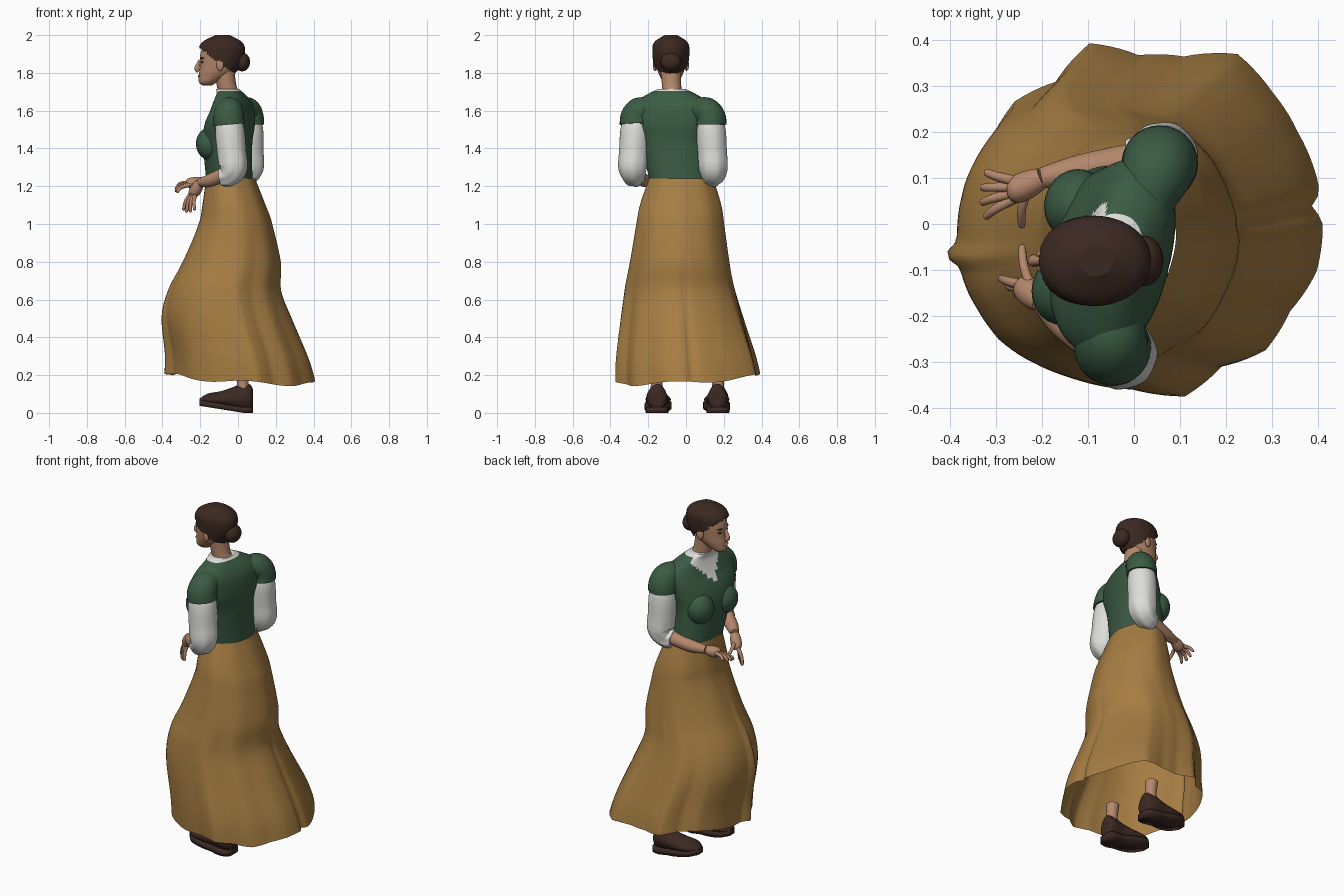
import bpy, bmesh, math, random
from mathutils import Vector

if "Cube" in bpy.data.objects:
    bpy.data.objects.remove(bpy.data.objects["Cube"])
random.seed(4)
TAU = 2*math.pi

def material(name, r, g, b):
    m = bpy.data.materials.new(name)
    m.diffuse_color = (r, g, b, 1)
    m.use_nodes = True
    m.node_tree.nodes["Principled BSDF"].inputs["Base Color"].default_value = m.diffuse_color
    return m

SKIRT = material("ochre cloth", .38, .205, .055)
GREEN = material("dark green cloth", .043, .105, .056)
WHITE = material("off white linen", .72, .72, .69)
SKIN = material("skin", .46, .245, .15)
HAIR = material("dark brown hair", .045, .022, .015)
SHOE = material("brown leather", .045, .022, .016)

def angles(n):
    return [TAU*j/n for j in range(n)]

def spline(rows, k=5):
    """Catmull-Rom through rows of numbers"""
    out = []
    for i in range(len(rows) - 1):
        p = [rows[max(0, min(len(rows) - 1, i + d))] for d in (-1, 0, 1, 2)]
        for s in range(k):
            t = s / k
            out.append([0.5 * (2*b + (c-a)*t + (2*a-5*b+4*c-d)*t*t + (3*b-a-3*c+d)*t**3)
                        for a, b, c, d in zip(*p)])
    return out + [list(rows[-1])]

def loft(name, rings, mats, rule=None, caps=True, keep=None):
    """Skin closed rings of points; rule(centre) gives the material slot"""
    bm = bmesh.new()
    vr = [[bm.verts.new(p) for p in r] for r in rings]
    n = len(rings[0])
    for a, b in zip(vr, vr[1:]):
        for i in range(n):
            bm.faces.new((a[i], a[(i+1) % n], b[(i+1) % n], b[i]))
    if caps:
        bm.faces.new(vr[0][::-1])
        bm.faces.new(vr[-1])
    bmesh.ops.recalc_face_normals(bm, faces=bm.faces)
    if keep:
        bmesh.ops.delete(bm, geom=[f for f in bm.faces if not keep(f.calc_center_median())], context='FACES')
    for f in bm.faces:
        f.smooth = len(f.verts) == 4
        if rule:
            f.material_index = rule(f.calc_center_median())
    me = bpy.data.meshes.new(name)
    bm.to_mesh(me)
    bm.free()
    for m in mats:
        me.materials.append(m)
    ob = bpy.data.objects.new(name, me)
    bpy.context.collection.objects.link(ob)
    return ob

def tube(name, pts, radii, mat, n=20, k=5, flute=0):
    """Round tube through points with a radius at each"""
    pts = spline([(*p, r) for p, r in zip(pts, radii)], k)
    c = [Vector(p[:3]) for p in pts]
    rings, q, last = [], None, Vector((0, 0, 1))
    for i, p in enumerate(c):
        t = (c[min(i+1, len(c)-1)] - c[max(i-1, 0)]).normalized()
        turn = last.rotation_difference(t)
        q, last = (turn @ q if q else turn), t
        rings.append([p + q @ Vector((math.cos(a), math.sin(a), 0)) * pts[i][3]
                      * (1 + flute*math.cos(7*a)*(i/len(c))**2) for a in angles(n)])
    return loft(name, rings, [mat])

def ball(name, loc, size, mat, rot=0):
    bpy.ops.mesh.primitive_uv_sphere_add(segments=24, ring_count=14, radius=1, location=loc, rotation=(0, 0, rot))
    ob = bpy.context.object
    ob.name, ob.scale = name, size
    ob.data.materials.append(mat)
    ob.data.shade_smooth()

# Skirt: ellipse rings that take on the wavy hem outline towards the floor
hem = [40, 40, 40, 41, 43, 38, 37, 41, 36, 38, 37, 36, 36, 36, 36, 37, 36, 36, 36, 39, 36, 39, 38, 40]

def wave(a):
    i, f = divmod(a/TAU*len(hem), 1)
    r = hem[int(i)]*(1-f) + hem[(int(i)+1) % len(hem)]*f
    fold = .13*math.exp(-((a-3.27)/.06)**2) - .06*math.exp(-((a-.1)/.05)**2)
    return r/36.5 - 1 + fold

prof = [(1.24,-.17,.09,.17), (1.1,-.19,.145,.215), (1,-.21,.18,.232), (.8,-.29,.22,.262), (.65,-.36,.216,.289),
        (.5,-.388,.267,.317), (.3,-.36,.345,.352), (.185,-.355,.375,.362)]
rings = []
for z, x0, x1, h in spline(prof, 6):
    w = max(0, min(1, (.95-z)/.75))
    ring = []
    for a in angles(120):
        s = 1 + wave(a)*w + .008*math.cos(9*a)*(1-w)
        x = (x0+x1)/2 + (x1-x0)/2*math.cos(a)*s
        y = -.045*min(1, (z-.18)/.5) * (1 - .4*(z-.18)) + h*math.sin(a)*s
        ring.append((x, y, z + w*w*(.06*(y-x) + .01*math.cos(5*a+1))))
    rings.append(ring)
loft("skirt", rings, [SKIRT], caps=False)

# Bodice: twisted torso (z, centre x, depth, width, twist) with a linen V at the neck
body = [(1.22,-.045,.122,.16,.03), (1.42,-.055,.125,.18,.2), (1.52,-.045,.122,.21,.25), (1.6,-.03,.102,.22,.25),
        (1.65,-.03,.085,.19,.25), (1.69,-.04,.067,.125,.22), (1.715,-.055,.06,.07,.15)]
rings = []
for z, cx, d, w, tw in spline(body, 7):
    cy = max(-.075, -.03 - .15*(z-1.22))
    ring = []
    for a in angles(64):
        f, l = [r*math.copysign(abs(v)**.85, v) for r, v in ((d, math.cos(a)), (w, math.sin(a)))]
        ring.append((cx - f*math.cos(tw) + l*math.sin(tw), cy + f*math.sin(tw) + l*math.cos(tw), z))
    rings.append(ring)

def linen(c):
    side = abs(c.y + .055 - .25*(c.x + .14))
    return int(c.z > 1.703 or (c.x < -.06 and c.z > 1.55 and side < (c.z-1.55)*.65))
loft("bodice", rings, [GREEN, WHITE], linen)
for n, x, y in (("right", -.125, .042), ("left", -.152, -.142)):
    ball(n + "_bust", (x, y, 1.425), (.07, .078, .085), GREEN, -.25)

# Arms: cap sleeve, puffed linen sleeve, forearm, palm and a fan of fingers
def arm(n, shoulder, elbow, cuff, wrist, knuckle, tip, spread, thumb):
    sh, el, cu, wr, kn, tip, spread, thumb = map(Vector, (shoulder, elbow, cuff, wrist, knuckle, tip, spread, thumb))
    inner = sh.lerp(Vector((-.02, -.075, 1.65)), .4)
    tube(n + "_cap_sleeve", [inner, sh.lerp(inner, .3) + Vector((0, 0, .008)), sh.lerp(el, .06), sh.lerp(el, .19)],
         (.06, .076, .081, .083), GREEN, 28)
    tube(n + "_sleeve", [sh, sh.lerp(el, .3), sh.lerp(el, .7), el, el.lerp(cu, .45) - Vector((0, 0, .02)), cu],
         (.06, .077, .077, .076, .062, .047), WHITE, 42, 6, .06)
    tube(n + "_forearm", [cu.lerp(el, .2), cu.lerp(wr, .5) + (cu-el)*.12, wr], (.038, .034, .023), SKIN)
    tube(n + "_palm", [wr, wr.lerp(kn, .5), kn, kn.lerp(tip, .15)], (.023, .03, .03, .021), SKIN)
    for i in range(5):
        u = i/1.5 - 1
        end = thumb if i == 4 else tip + spread*u - (tip-kn)*.12*u*u
        base = wr.lerp(kn, .5) if i == 4 else kn + spread*u*.35
        mid = base.lerp(end, .55) + Vector((-.006, 0, .008))
        tube(f"{n}_finger_{i}", [base, mid, base.lerp(end, .93), end], (.012, .01, .008, .003), SKIN, 10, 4)

arm("right", (.055,.128,1.58), (.06,.145,1.3), (-.012,.137,1.25), (-.2,.1,1.225), (-.255,.075,1.213),
    (-.335,.062,1.18), (0,.05,.015), (-.245,-.008,1.16))
arm("left", (-.05,-.265,1.58), (-.028,-.282,1.3), (-.09,-.265,1.25), (-.2,-.17,1.22), (-.233,-.142,1.165),
    (-.265,-.145,1.06), (.03,-.028,0), (-.245,-.045,1.14))

# Neck and head (z, front, back, half width)
HY = -.08
tube("neck", [(-.03,-.07,1.66), (-.055,-.075,1.71), (-.075,HY,1.82)], (.062, .051, .055), SKIN, 28)
skull = [(1.733,-.185,-.14,.018), (1.75,-.206,-.11,.04), (1.79,-.207,-.04,.062), (1.83,-.202,-.005,.074),
         (1.9,-.199,.022,.083), (1.95,-.176,.008,.074), (1.985,-.105,-.06,.018)]

def head_rings(grow):
    return [[((x0+x1)/2 + ((x1-x0)/2+grow)*math.cos(t), HY + (w+grow)*math.sin(t),
              z + grow*max(0, (z-1.85)/.135)) for t in angles(48)] for z, x0, x1, w in spline(skull, 8)]
loft("head", head_rings(0), [SKIN])
loft("hair", head_rings(.015), [HAIR], keep=lambda c: c.z > 1.93 - .72*(c.x+.2) + random.uniform(-.004, .004))
ball("hair_bun", (.022, HY, 1.858), (.042, .055, .05), HAIR)

# Loose tufts lying over the hair
for i in range(26):
    a, e = random.uniform(-2.2, 2.2), random.uniform(.25, 1.3)
    d = Vector((math.cos(a)*math.cos(e), math.sin(a)*math.cos(e), math.sin(e)))
    p = Vector((-.085 + d.x*.118, HY + d.y*.098, 1.89 + d.z*.105))
    g = d.cross(Vector((random.uniform(-1, 1), random.uniform(-1, 1), .3))).normalized()*.028
    tube(f"hair_tuft_{i}", [p-g-d*.006, p, p+g-d*.004], (.004, .006, .001), HAIR, 6, 2)

# Face details
tube("nose", [(-.2,HY,1.868), (-.212,HY,1.842), (-.217,HY,1.822), (-.207,HY,1.808)], (.008, .011, .014, .011), SKIN, 14)
ball("lips", (-.205, HY, 1.784), (.008, .022, .008), SKIN)
for n, s in (("right", 1), ("left", -1)):
    ball(n + "_eye", (-.189, HY + s*.033, 1.858), (.006, .012, .006), HAIR, -s*.35)
    ball(n + "_brow", (-.19, HY + s*.034, 1.878), (.006, .018, .004), HAIR, -s*.4)
    ball(n + "_ear", (-.095, HY + s*.083, 1.842), (.02, .012, .032), SKIN, s*.3)

# Feet: leather shoe (x, bottom, top, half width), flat sole and bare ankle
shoe = [(.08,.03,.12,.025), (.065,.015,.15,.048), (.02,.015,.155,.056), (-.03,.022,.135,.056),
        (-.09,.032,.115,.066), (-.16,.042,.102,.06), (-.204,.055,.075,.018)]
for n, y in (("left", -.155), ("right", .17)):
    up, low = [], []
    for x, b, t, w in spline(shoe, 4):
        yc = y + math.copysign(.07*x, -y)
        up.append([(x, yc + w*math.cos(q)*(1 - .25*max(0, math.sin(q))), (b+t)/2 + (t-b)/2*math.sin(q))
                   for q in angles(24)])
        f = .16*max(0, .03-x)
        low.append([(x, yc + v*(w+.004), f + h) for v, h in ((-1, 0), (1, 0), (1, .03), (-1, .03))])
    loft(n + "_shoe", up, [SHOE])
    loft(n + "_sole", low, [SHOE])
    tube(n + "_ankle", [(.025, y, .1), (.025, y, .16), (.02, y, .235)], (.036, .031, .036), SKIN)
